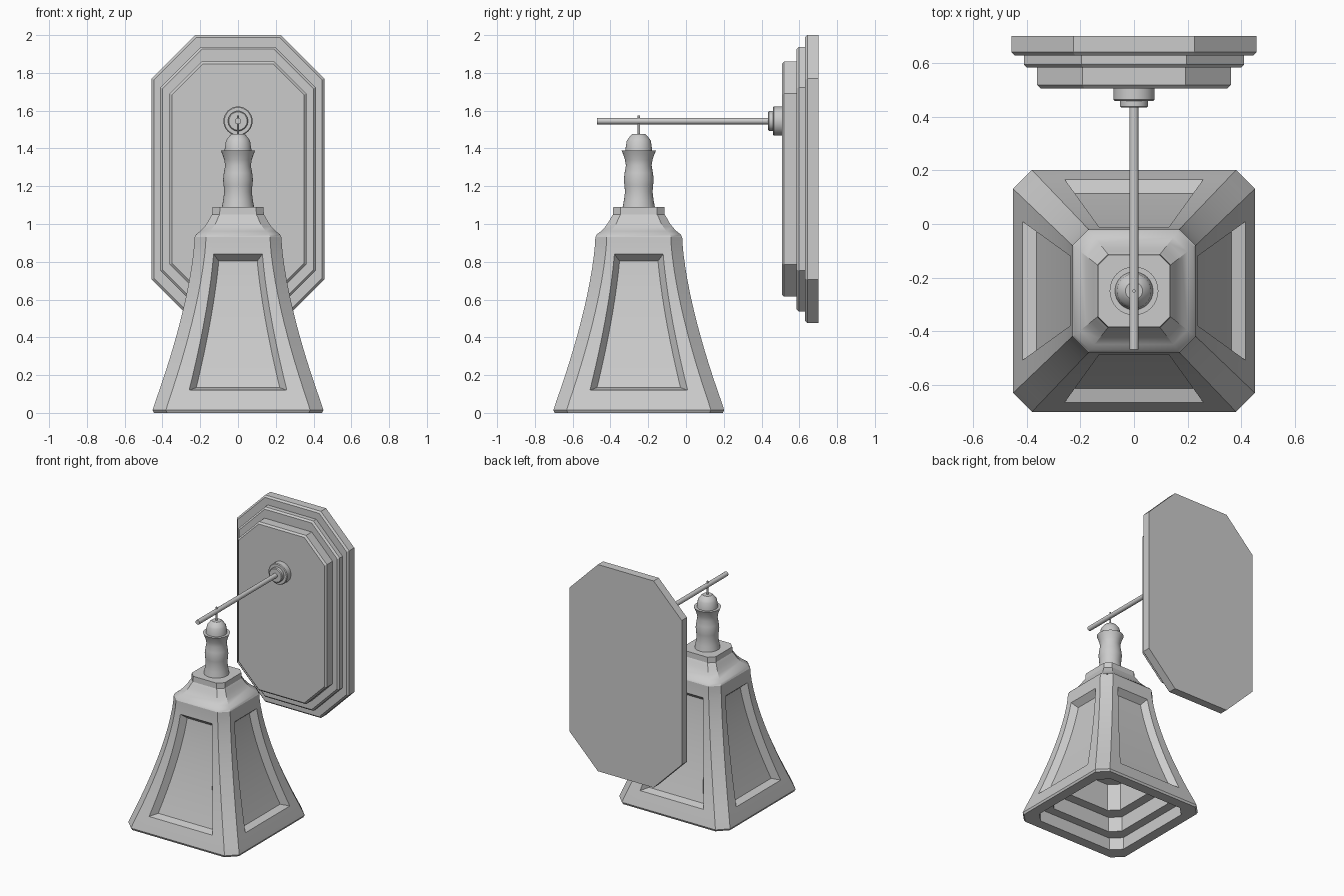
import bpy, bmesh, math
from mathutils import Matrix, Vector

cube = bpy.data.objects.get("Cube")
if cube:
    bpy.data.objects.remove(cube, do_unlink=True)

metal = bpy.data.materials.new("grey metal")
metal.use_nodes = True
GREY = (0.6, 0.6, 0.6, 1)
metal.diffuse_color = GREY
metal.node_tree.nodes["Principled BSDF"].inputs["Base Color"].default_value = GREY

SHADE_Y = -0.25
UPRIGHT = Matrix.Rotation(math.pi / 2, 4, "X")  # local z becomes -y


def circle(r, z, n=32):
    return [Vector((r * math.cos(2 * math.pi * i / n), r * math.sin(2 * math.pi * i / n), z))
            for i in range(n)]


def octagon(hx, hy, c, z):
    pts = [(-hx + c, -hy), (hx - c, -hy), (hx, -hy + c), (hx, hy - c),
           (hx - c, hy), (-hx + c, hy), (-hx, hy - c), (-hx, -hy + c)]
    return [Vector((x, y, z)) for x, y in pts]


def loft(bm, rings):
    """Bridge rings, close both ends, return the faces of each band."""
    loops = [[bm.verts.new(p) for p in ring] for ring in rings]
    n = len(loops[0])
    bands = [[bm.faces.new((a[i], a[(i + 1) % n], b[(i + 1) % n], b[i])) for i in range(n)]
             for a, b in zip(loops, loops[1:])]
    bm.faces.new(loops[0][::-1])
    bm.faces.new(loops[-1])
    bmesh.ops.recalc_face_normals(bm, faces=bm.faces[:])
    return bands


def finish(bm, name, matrix, angle=30):
    bm.transform(matrix)
    mesh = bpy.data.meshes.new(name)
    bm.to_mesh(mesh)
    bm.free()
    mesh.materials.append(metal)
    for poly in mesh.polygons:
        poly.use_smooth = True
    mesh.set_sharp_from_angle(angle=math.radians(angle))
    obj = bpy.data.objects.new(name, mesh)
    bpy.context.collection.objects.link(obj)
    return obj


def part(name, rings, matrix, angle=30):
    bm = bmesh.new()
    loft(bm, rings)
    return finish(bm, name, matrix, angle)


# Wall plate: three stacked octagonal tiers with eased front edges
BEVEL = 0.012
tiers = [("plate_back", 0.457, 0.762, 0.23, 0.702, 0.63),
         ("plate_middle", 0.412, 0.70, 0.215, 0.63, 0.585),
         ("plate_front", 0.362, 0.622, 0.17, 0.585, 0.507)]
for name, hx, hz, c, back, front in tiers:
    part(name, [octagon(hx, hz, c, -back),
                octagon(hx, hz, c, -front - BEVEL),
                octagon(hx - BEVEL, hz - BEVEL, c - BEVEL / 2, -front)],
         Matrix.Translation((0, 0, 1.238)) @ UPRIGHT, 20)

# Arm with its stepped mounting boss
arm = Matrix.Translation((0, 0, 1.545)) @ UPRIGHT
part("boss_base", [circle(0.077, -0.51), circle(0.077, -0.465), circle(0.072, -0.46)], arm)
part("boss_collar", [circle(0.053, -0.465), circle(0.053, -0.44), circle(0.048, -0.435)], arm)
part("arm_rod", [circle(0.017, -0.44, 16), circle(0.017, 0.47, 16)], arm)

# Hanging wire, finial and turned neck
hang = Matrix.Translation((0, SHADE_Y, 0))
part("hanging_wire", [circle(0.006, 1.46, 12), circle(0.006, 1.575, 12)], hang)
finial = [(0.072, 1.38), (0.07, 1.4), (0.064, 1.44), (0.056, 1.452), (0.042, 1.47), (0.032, 1.477)]
part("finial", [circle(r, z) for r, z in finial], hang)
neck = [(0.086, 1.085), (0.078, 1.13), (0.073, 1.17), (0.076, 1.205), (0.079, 1.235),
        (0.075, 1.27), (0.068, 1.31), (0.073, 1.34), (0.083, 1.37), (0.091, 1.388)]
part("neck", [circle(r, z) for r, z in neck], hang)

# Flared cap on top of the shade
cap = [(0.23, 0.93), (0.222, 0.945), (0.2, 0.962), (0.178, 0.985), (0.16, 1.01),
       (0.147, 1.035), (0.137, 1.05), (0.135, 1.09)]
part("shade_cap", [octagon(h, h, 0.011 + 0.21 * h, z) for h, z in cap], hang)


# Bell shade: square with cut corners, stepped hollow inside, recessed panels
def shade_ring(h, z):
    corner = h - (0.05 + 0.045 * h)
    panel = 0.722 * h - 0.042
    return [Matrix.Rotation(k * math.pi / 2, 3, "Z") @ Vector((x, -h, z))
            for k in range(4) for x in (-corner, -panel, panel, corner)]


def flare(z):
    return 0.23 + 0.222 * ((0.93 - z) / 0.91) ** 1.5


PANEL_LOW, PANEL_HIGH, STEPS = 0.12, 0.84, 10
inside = [(0.17, 0.8), (0.17, 0.4), (0.235, 0.4), (0.235, 0.2), (0.305, 0.2),
          (0.305, 0.09), (0.37, 0.09), (0.37, 0)]
rim = [(0.445, 0), (0.452, 0.015)]
heights = [PANEL_LOW + (PANEL_HIGH - PANEL_LOW) * i / STEPS for i in range(STEPS + 1)]
outside = [(flare(z), z) for z in [0.06] + heights + [0.89, 0.93]]

bm = bmesh.new()
bands = loft(bm, [shade_ring(h, z) for h, z in inside + rim + outside])
first = len(inside) + len(rim) + 1
for side in range(4):
    faces = [band[side * 4 + 1] for band in bands[first:first + STEPS]]
    bmesh.ops.inset_region(bm, faces=faces, thickness=0.03, depth=-0.045,
                           use_even_offset=True, use_boundary=True)
finish(bm, "bell_shade", hang, 25)
